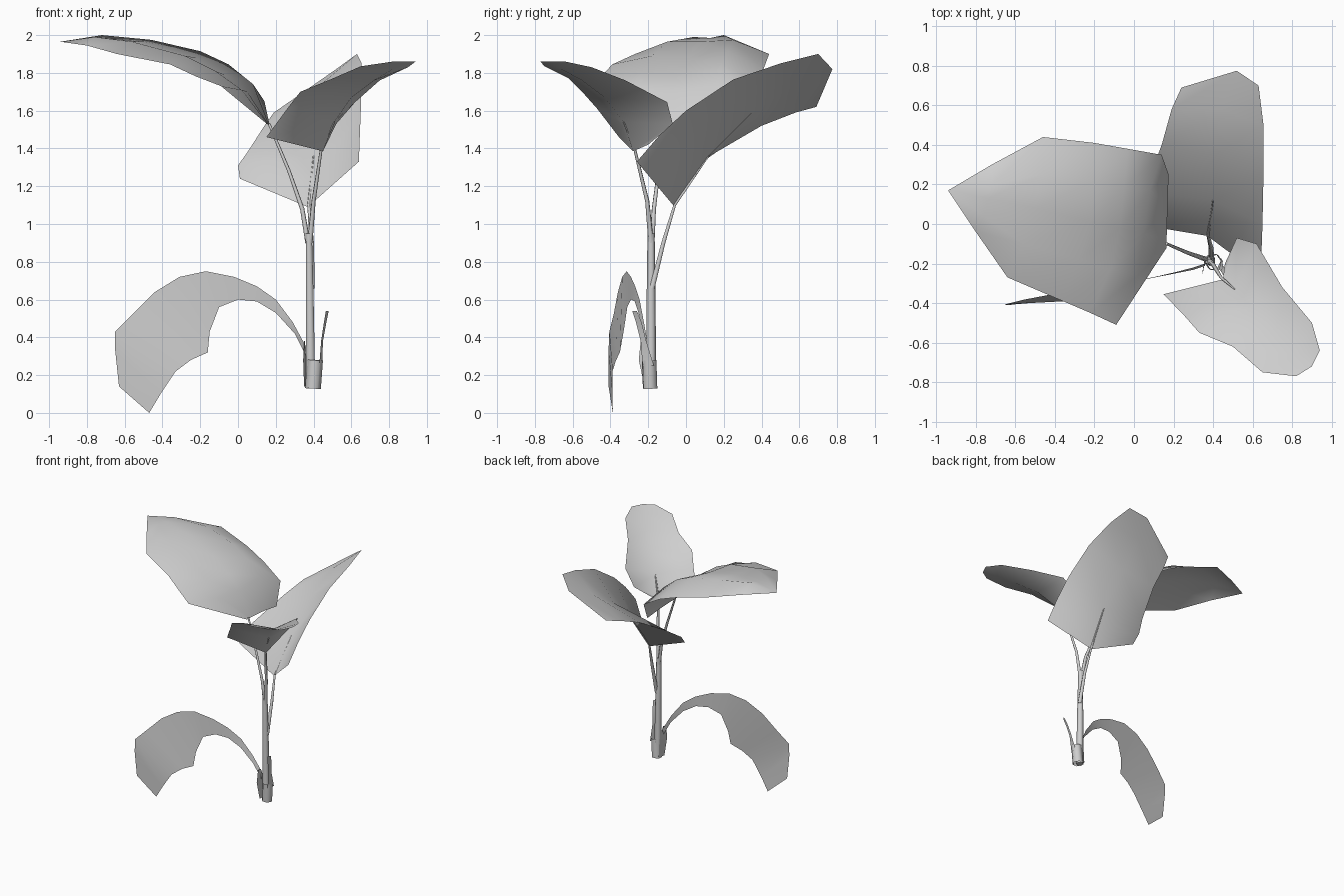
import bpy
import bmesh
from mathutils import Vector

default_cube = bpy.data.objects.get("Cube")
if default_cube:
    bpy.data.objects.remove(default_cube, do_unlink=True)

# One pale grey for the whole plant
GREY = (0.62, 0.62, 0.62, 1)
plant_grey = bpy.data.materials.new("plant_grey")
plant_grey.use_nodes = True
plant_grey.diffuse_color = GREY
plant_grey.node_tree.nodes["Principled BSDF"].inputs["Base Color"].default_value = GREY


def link(name, data):
    """Wrap the data in a named object with the plant material."""
    data.materials.append(plant_grey)
    part = bpy.data.objects.new(name, data)
    bpy.context.collection.objects.link(part)
    return part


def loft(name, rows, up=Vector((0, 0, 1))):
    """Thin sheet through cross-sections that run from base to tip."""
    bm = bmesh.new()
    grid = [[bm.verts.new(point) for point in row] for row in rows]
    for lower, upper in zip(grid, grid[1:]):
        for i in range(len(lower) - 1):
            bm.faces.new((lower[i], lower[i + 1], upper[i + 1], upper[i]))
    bmesh.ops.remove_doubles(bm, verts=bm.verts[:], dist=0.001)
    bm.normal_update()
    # Turn the sheet so its upper side faces outwards
    facing = sum((face.normal * face.calc_area() for face in bm.faces), Vector())
    if facing.dot(up) < 0:
        bmesh.ops.reverse_faces(bm, faces=bm.faces[:])
    for face in bm.faces:
        face.smooth = True
    mesh = bpy.data.meshes.new(name)
    bm.to_mesh(mesh)
    bm.free()
    return link(name, mesh)


def stalk(name, points, start_radius, end_radius, capped=True):
    """Tapering round stalk along a path."""
    curve = bpy.data.curves.new(name, "CURVE")
    curve.dimensions = "3D"
    curve.bevel_depth = 1
    curve.bevel_resolution = 1
    curve.use_fill_caps = capped
    spline = curve.splines.new("POLY")
    spline.points.add(len(points) - 1)
    spline.use_smooth = True
    last = len(points) - 1
    for i, (target, point) in enumerate(zip(spline.points, points)):
        target.co = (*point, 1)
        target.radius = start_radius + (end_radius - start_radius) * i / last
    return link(name, curve)


# Broad upper leaf: edge, swell, sunken midrib, swell, edge for each section
broad_tip = (-.94, .17, 1.965)
loft("broad_leaf", [
    [(.175, .25, 1.49), (.17, .1, 1.51), (.165, -.08, 1.52), (.165, -.1, 1.52), (.165, -.12, 1.52)],
    [(.14, .35, 1.65), (.08, .17, 1.74), (.05, -.05, 1.7), (.02, -.26, 1.71), (-.09, -.51, 1.73)],
    [(-.03, .38, 1.75), (-.05, .19, 1.845), (-.07, -.02, 1.79), (-.12, -.23, 1.81), (-.22, -.45, 1.78)],
    [(-.2, .41, 1.82), (-.2, .22, 1.915), (-.22, .01, 1.88), (-.28, -.18, 1.89), (-.36, -.39, 1.845)],
    [(-.46, .44, 1.9), (-.46, .25, 1.975), (-.5, .08, 1.965), (-.56, -.1, 1.965), (-.64, -.27, 1.9)],
    [(-.72, .3, 1.94), (-.72, .2, 2), (-.74, .13, 1.985), (-.76, .04, 1.99), (-.8, -.04, 1.945)],
    [broad_tip] * 5,
])

# Rear leaf, tilted up towards its left edge
loft("rear_leaf", [
    [(.01, 0, 1.24), (.37, -.06, 1.09), (.64, -.26, 1.33)],
    [(0, .06, 1.31), (.385, .02, 1.22), (.645, -.14, 1.47)],
    [(.05, .16, 1.38), (.4, .12, 1.36), (.65, 0, 1.6)],
    [(.14, .4, 1.52), (.41, .35, 1.59), (.655, .25, 1.765)],
    [(.19, .58, 1.59), (.44, .58, 1.74), (.655, .5, 1.85)],
    [(.24, .69, 1.62), (.52, .775, 1.82), (.63, .7, 1.9)],
])

# Front leaf, folded along its midrib
loft("front_leaf", [
    [(.15, -.355, 1.46), (.45, -.28, 1.385), (.46, -.2, 1.42)],
    [(.26, -.47, 1.61), (.51, -.33, 1.54), (.52, -.07, 1.53)],
    [(.33, -.55, 1.7), (.6, -.43, 1.67), (.62, -.1, 1.645)],
    [(.5, -.62, 1.77), (.72, -.55, 1.76), (.75, -.32, 1.76)],
    [(.65, -.75, 1.835), (.82, -.66, 1.82), (.9, -.5, 1.83)],
    [(.82, -.77, 1.86), (.9, -.72, 1.86), (.94, -.64, 1.86)],
])

# Drooping lower leaf: outer and inner edge as x and z, drifting forwards
# and slowly twisting along its length
outer_edge = [(.36, .35), (.29, .48), (.2, .6), (.1, .67), (-.02, .72), (-.17, .75),
              (-.31, .72), (-.44, .64), (-.56, .52), (-.65, .43), (-.65, .33), (-.63, .14)]
inner_edge = [(.36, .3), (.3, .42), (.2, .53), (.1, .59), (0, .6), (-.1, .56),
              (-.15, .43), (-.16, .32), (-.25, .28), (-.33, .22), (-.41, .1), (-.47, 0)]
droop_rows = []
for i, ((x_out, z_out), (x_in, z_in)) in enumerate(zip(outer_edge, inner_edge)):
    along = i / (len(outer_edge) - 1)
    y = -.2 - .21 * min(1, along * 1.2)
    twist = .035 * along - .012
    droop_rows.append([(x_out, y, z_out), (x_in, y + twist, z_in)])
loft("drooping_leaf", droop_rows, up=Vector((0, -1, 0)))

# Main stem and the three leaf stalks
stalk("main_stem", [(.385, -.185, .13), (.38, -.185, .6), (.375, -.185, .95)], .028, .019)
stalk("broad_leaf_stalk", [(.37, -.18, .9), (.34, -.17, 1.08), (.27, -.145, 1.28),
                           (.165, -.1, 1.53)], .014, .007)
stalk("rear_leaf_stalk", [(.39, -.18, .66), (.39, -.12, .9), (.375, -.06, 1.1),
                          (.4, .12, 1.36)], .016, .004)
stalk("front_leaf_stalk", [(.38, -.185, .9), (.4, -.205, 1.12), (.44, -.27, 1.39),
                           (.51, -.33, 1.54)], .015, .004)

# Sheath around the foot of the stem, with a bract and a small sprout
stalk("base_sheath", [(.397, -.19, .13), (.408, -.195, .28)], .042, .042, capped=False)
loft("side_bract", [
    [(.35, -.22, .14), (.36, -.16, .14)],
    [(.345, -.25, .28), (.36, -.17, .28)],
    [(.35, -.24, .38), (.355, -.21, .38)],
], up=Vector((-1, 0, 0)))
loft("small_sprout", [
    [(.43, -.23, .25), (.445, -.17, .25)],
    [(.44, -.24, .38), (.45, -.21, .38)],
    [(.455, -.265, .48), (.468, -.235, .48)],
    [(.465, -.285, .54), (.48, -.26, .54)],
], up=Vector((1, 0, 0)))
